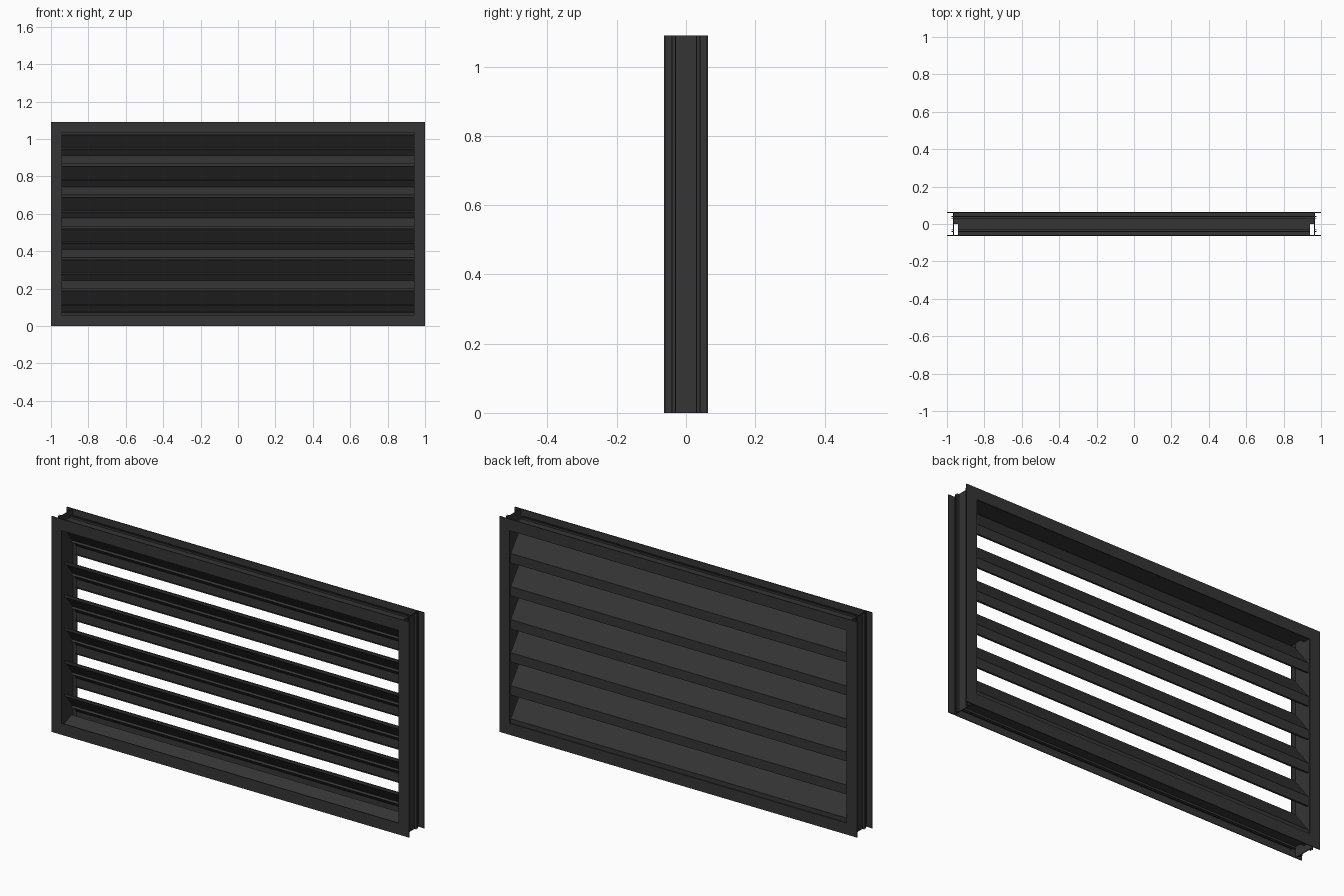
import bpy, bmesh
from mathutils import Vector

if "Cube" in bpy.data.objects:
    bpy.data.objects.remove(bpy.data.objects["Cube"])

W, H, D = 1.0, 1.09, 0.063     # half width, height, half depth
LIP = 0.058                    # visible frame face width
WEB = 0.033                    # how far the channel web is recessed
T = 0.004                      # sheet thickness

mat = bpy.data.materials.new("dark_metal")
mat.diffuse_color = (0.035, 0.035, 0.035, 1)
mat.use_nodes = True
mat.node_tree.nodes["Principled BSDF"].inputs["Base Color"].default_value = mat.diffuse_color


def finish(name, bm):
    bmesh.ops.recalc_face_normals(bm, faces=bm.faces)
    me = bpy.data.meshes.new(name)
    bm.to_mesh(me)
    bm.free()
    ob = bpy.data.objects.new(name, me)
    me.materials.append(mat)
    bpy.context.collection.objects.link(ob)
    return ob


def add_box(bm, lo, hi):
    lo, hi = Vector(lo), Vector(hi)
    vs = bmesh.ops.create_cube(bm, size=1)["verts"]
    for v in vs:
        v.co = Vector(((lo[i] + hi[i]) / 2 + v.co[i] * (hi[i] - lo[i])) for i in range(3))


def add_strip(bm, a, b, half, t=T):
    """Thin sheet between two (y, z) points, running along x."""
    a, b = Vector(a), Vector(b)
    d = (b - a).normalized()
    n = Vector((-d.y, d.x)) * t / 2
    ring = [a + n, b + n, b - n, a - n]
    l = [bm.verts.new((-half, p.x, p.y)) for p in ring]
    r = [bm.verts.new((half, p.x, p.y)) for p in ring]
    bm.faces.new(l)
    bm.faces.new(r[::-1])
    for i in range(4):
        j = (i + 1) % 4
        bm.faces.new((l[i], r[i], r[j], l[j]))


RIBS = (-0.040, -0.030, 0.030, 0.040)

# side jambs: two face flanges, a recessed web and outer ribs, full height
for name, s in (("left_jamb", -1), ("right_jamb", 1)):
    bm = bmesh.new()

    def jamb_box(x0, x1, y0, y1):
        xs = sorted((s * x0, s * x1))
        add_box(bm, (xs[0], y0, 0), (xs[1], y1, H))
    jamb_box(W - LIP, W, -D, -D + T)
    jamb_box(W - LIP, W, D - T, D)
    jamb_box(W - WEB - T, W - WEB, -D + T, D - T)
    for y in RIBS:
        jamb_box(W - WEB, W - WEB + 0.010, y - 0.0015, y + 0.0015)
    finish(name, bm)

# head and sill: same channel laid flat, web notched shorter in the front half
X = W - LIP
for name, top in (("head", True), ("sill", False)):
    bm = bmesh.new()

    def rail_box(half, y0, y1, d0, d1):
        zs = (H - d1, H - d0) if top else (d0, d1)
        add_box(bm, (-half, y0, zs[0]), (half, y1, zs[1]))
    rail_box(X, -D, -D + T, 0, LIP)
    rail_box(X, D - T, D, 0, LIP)
    rail_box(X, -D + T, 0, WEB, WEB + T)
    rail_box(W - WEB, 0, D - T, WEB, WEB + T)
    for y in RIBS:
        rail_box(X if y < 0 else W - WEB, y - 0.0015, y + 0.0015, WEB - 0.010, WEB)
    if not top:
        # sloped drip tray rising behind the front flange
        add_strip(bm, (-D + T, 0.040), (0.015, 0.070), X)
        add_strip(bm, (0.015, 0.070), (0.015, WEB), X)
    finish(name, bm)

# six slanted blades, high at the front and low at the back
PITCH = 0.167
for i in range(6):
    bm = bmesh.new()
    z = 1.035 - i * PITCH
    front, back = Vector((-0.040, z)), Vector((0.054, z - 0.123))
    slope = back - front
    add_strip(bm, front, back, X)
    add_strip(bm, back + Vector((0, 0.002)), back - Vector((0, 0.045)), X)      # rear lip
    add_strip(bm, front, front + Vector((0, -0.014)), X, 0.003)                 # front hook
    mid = front + slope * 0.68
    add_strip(bm, mid, mid + Vector((-0.010, -0.008)), X, 0.003)                # underside rib
    foot = back - Vector((0, 0.044))
    add_strip(bm, foot, foot + Vector((-0.010, 0.002)), X, 0.003)               # return hem
    finish("blade_%d" % (i + 1), bm)
